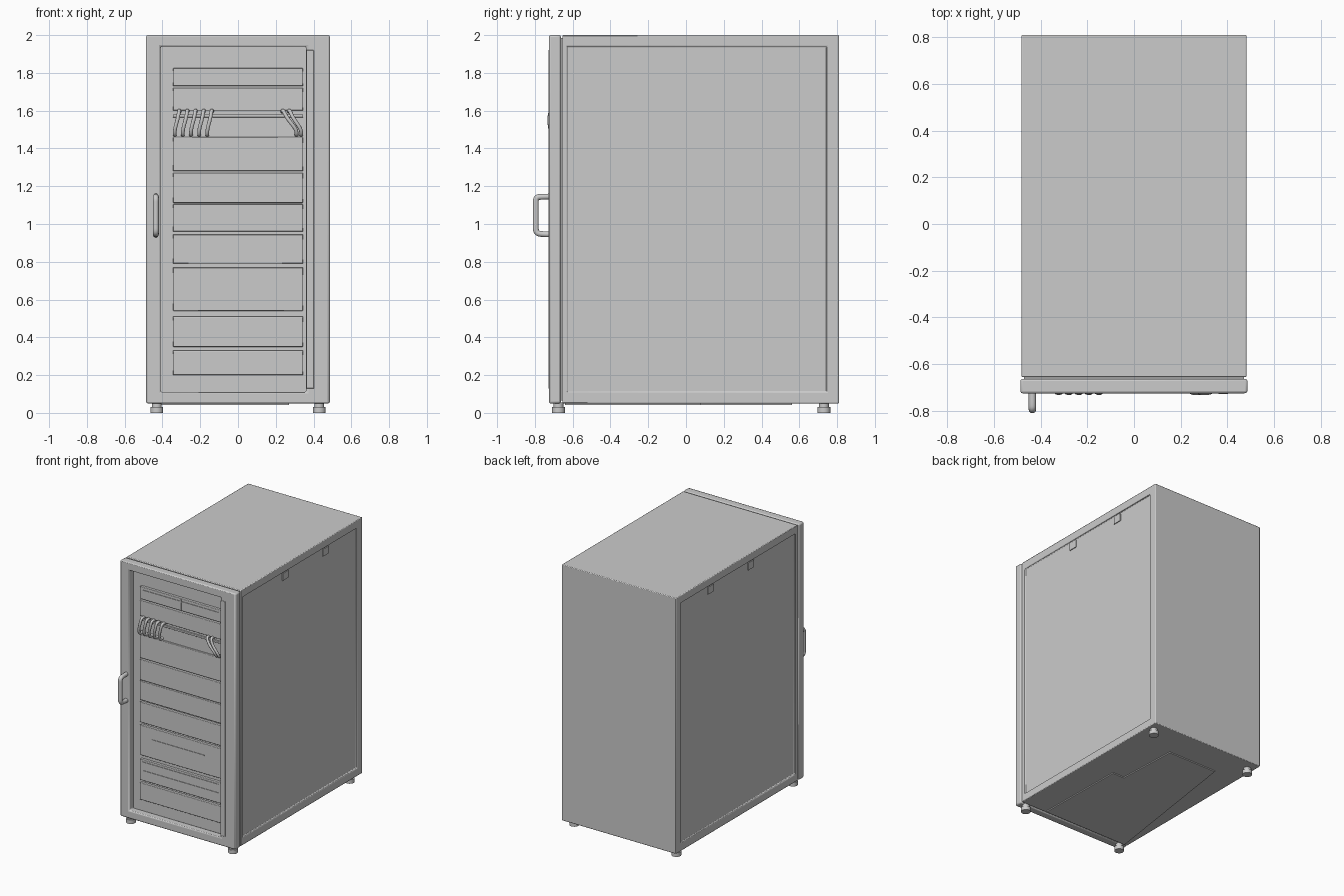
import bpy, bmesh, math
from mathutils import Matrix

if "Cube" in bpy.data.objects:
    bpy.data.objects.remove(bpy.data.objects["Cube"], do_unlink=True)

grey = bpy.data.materials.new("cabinet_grey")
grey.use_nodes = True
grey.diffuse_color = (0.6, 0.6, 0.6, 1)
grey.node_tree.nodes["Principled BSDF"].inputs["Base Color"].default_value = grey.diffuse_color


def finish(name, bm, bevel=0.0):
    """Turn a bmesh into a named, softly bevelled object."""
    bmesh.ops.recalc_face_normals(bm, faces=bm.faces)
    mesh = bpy.data.meshes.new(name)
    bm.to_mesh(mesh)
    bm.free()
    obj = bpy.data.objects.new(name, mesh)
    bpy.context.collection.objects.link(obj)
    mesh.materials.append(grey)
    if bevel:
        mod = obj.modifiers.new("soft_edges", "BEVEL")
        mod.width, mod.segments = bevel, 2
    select(obj)
    bpy.ops.object.shade_smooth_by_angle(angle=math.radians(35))
    return obj


def select(obj):
    bpy.ops.object.select_all(action="DESELECT")
    obj.select_set(True)
    bpy.context.view_layer.objects.active = obj


def box_mesh(x, y, z):
    bm = bmesh.new()
    bmesh.ops.create_cube(bm, size=1)
    for v in bm.verts:
        v.co = [r[0] if c < 0 else r[1] for c, r in zip(v.co, (x, y, z))]
    return bm


def box(name, x, y, z, bevel=0.0):
    return finish(name, box_mesh(x, y, z), bevel)


def extrude_outline(bm, faces, offset):
    geo = bmesh.ops.extrude_face_region(bm, geom=faces)["geom"]
    bmesh.ops.translate(bm, vec=offset, verts=[g for g in geo if isinstance(g, bmesh.types.BMVert)])


def tube(name, points, radius):
    """Round bar through a smooth path of points."""
    curve = bpy.data.curves.new(name, "CURVE")
    curve.dimensions = "3D"
    curve.bevel_depth, curve.bevel_resolution = radius, 3
    curve.resolution_u, curve.use_fill_caps = 8, True
    spline = curve.splines.new("NURBS")
    spline.points.add(len(points) - 1)
    for p, co in zip(spline.points, points):
        p.co = (*co, 1)
    spline.order_u, spline.use_endpoint_u = 3, True
    curve.materials.append(grey)
    obj = bpy.data.objects.new(name, curve)
    bpy.context.collection.objects.link(obj)
    select(obj)
    bpy.ops.object.convert(target="MESH")
    bpy.ops.object.shade_smooth_by_angle(angle=math.radians(50))


# Cabinet body with a shallow recessed panel on each side
bm = box_mesh((-0.482, 0.482), (-0.655, 0.81), (0.05, 2.0))
bm.normal_update()
sides = [f for f in bm.faces if abs(f.normal.x) > 0.9]
bmesh.ops.inset_individual(bm, faces=sides, thickness=0.05)
for f in sides:
    for v in f.verts:
        v.co.y = -0.63 if v.co.y < 0 else 0.745
        v.co.z = 0.11 if v.co.z < 1 else 1.94
    extrude_outline(bm, [f], (-0.012 * math.copysign(1, f.calc_center_median().x), 0, 0))
    bm.faces.remove(f)
finish("cabinet_body", bm, 0.005)

# Panel latches on both sides
for side, sign in (("left", 1), ("right", -1)):
    for end, y in (("front", -0.105), ("rear", 0.38)):
        box(f"{side}_{end}_latch", sorted((sign * 0.465, sign * 0.476)),
            (y - 0.035, y + 0.035), (1.875, 1.93))

# Door seal, set back to leave a seam behind the door
box("door_seal", (-0.472, 0.472), (-0.67, -0.65), (0.065, 1.985))

# Door frame around the off-centre opening
bm = bmesh.new()
loops = []
for x0, x1, z0, z1 in ((-0.487, 0.487, 0.05, 2.0), (-0.41, 0.36, 0.11, 1.94)):
    loops.append([bm.verts.new((x, -0.725, z)) for x, z in ((x0, z0), (x1, z0), (x1, z1), (x0, z1))])
outer, inner = loops
ring = [bm.faces.new((outer[i], outer[(i + 1) % 4], inner[(i + 1) % 4], inner[i])) for i in range(4)]
extrude_outline(bm, ring, (0, 0.062, 0))
finish("door_frame", bm, 0.01)

# Hinge strip beside the opening
box("hinge_strip", (0.362, 0.402), (-0.729, -0.70), (0.13, 1.92), 0.002)

# Stacked equipment units: bottom and top heights
units = [(0.20, 0.33), (0.35, 0.51), (0.54, 0.77), (0.79, 0.945), (0.96, 1.105),
         (1.112, 1.27), (1.28, 1.46), (1.60, 1.72), (1.73, 1.825)]
for i, (low, high) in enumerate(units):
    box(f"equipment_unit_{i + 1}", (-0.345, 0.345), (-0.69, -0.66), (low, high), 0.004)
box("cable_panel", (-0.345, 0.345), (-0.676, -0.66), (1.46, 1.60))
box("cable_shelf", (-0.345, 0.345), (-0.686, -0.66), (1.565, 1.58), 0.002)

# Thin trim ridges and a centre divider on some units
for i, (x0, x1, z) in enumerate(((-0.24, 0.2, 0.68), (-0.32, 0.32, 0.425), (-0.32, 0.32, 0.49), (-0.32, 0.32, 1.80))):
    box(f"unit_ridge_{i + 1}", (x0, x1), (-0.694, -0.688), (z - 0.004, z + 0.004))
box("unit_divider", (-0.006, 0.006), (-0.695, -0.688), (1.735, 1.82))

# Looped cables: five on one side, two on the other
def cable(name, top, bottom):
    tube(name, [(top, -0.675, 1.595), (top, -0.715, 1.61), ((top * 2 + bottom) / 3, -0.725, 1.56),
                (bottom, -0.72, 1.50), (bottom, -0.70, 1.465), (bottom, -0.675, 1.475)], 0.010)

for i in range(5):
    cable(f"right_cable_{i + 1}", -0.31 + i * 0.043, -0.335 + i * 0.043)
for i in range(2):
    cable(f"left_cable_{i + 1}", 0.235 + i * 0.035, 0.31 + i * 0.025)

# Pull handle
tube("door_handle", [(-0.435, y, z) for y, z in (
    (-0.715, 0.945), (-0.765, 0.945), (-0.795, 0.955), (-0.795, 1.0), (-0.795, 1.1),
    (-0.795, 1.14), (-0.765, 1.145), (-0.715, 1.145))], 0.016)

# Underside plate with a stepped outline
bm = bmesh.new()
outline = ((-0.275, 0.56), (0.14, 0.56), (0.16, 0.08), (0.26, 0.08), (0.27, -0.64), (-0.45, -0.64))
plate = bm.faces.new([bm.verts.new((x, y, 0.042)) for x, y in outline])
extrude_outline(bm, [plate], (0, 0, 0.01))
finish("underside_plate", bm)

# Feet: stem and wider pad at each corner
for sx, side in ((1, "left"), (-1, "right")):
    for y, end in ((-0.675, "front"), (0.73, "rear")):
        bm = bmesh.new()
        for r, low, high in ((0.034, 0.0, 0.03), (0.026, 0.028, 0.055)):
            bmesh.ops.create_cone(bm, cap_ends=True, segments=20, radius1=r, radius2=r, depth=high - low,
                                  matrix=Matrix.Translation((sx * 0.43, y, (low + high) / 2)))
        finish(f"{end}_{side}_foot", bm)
